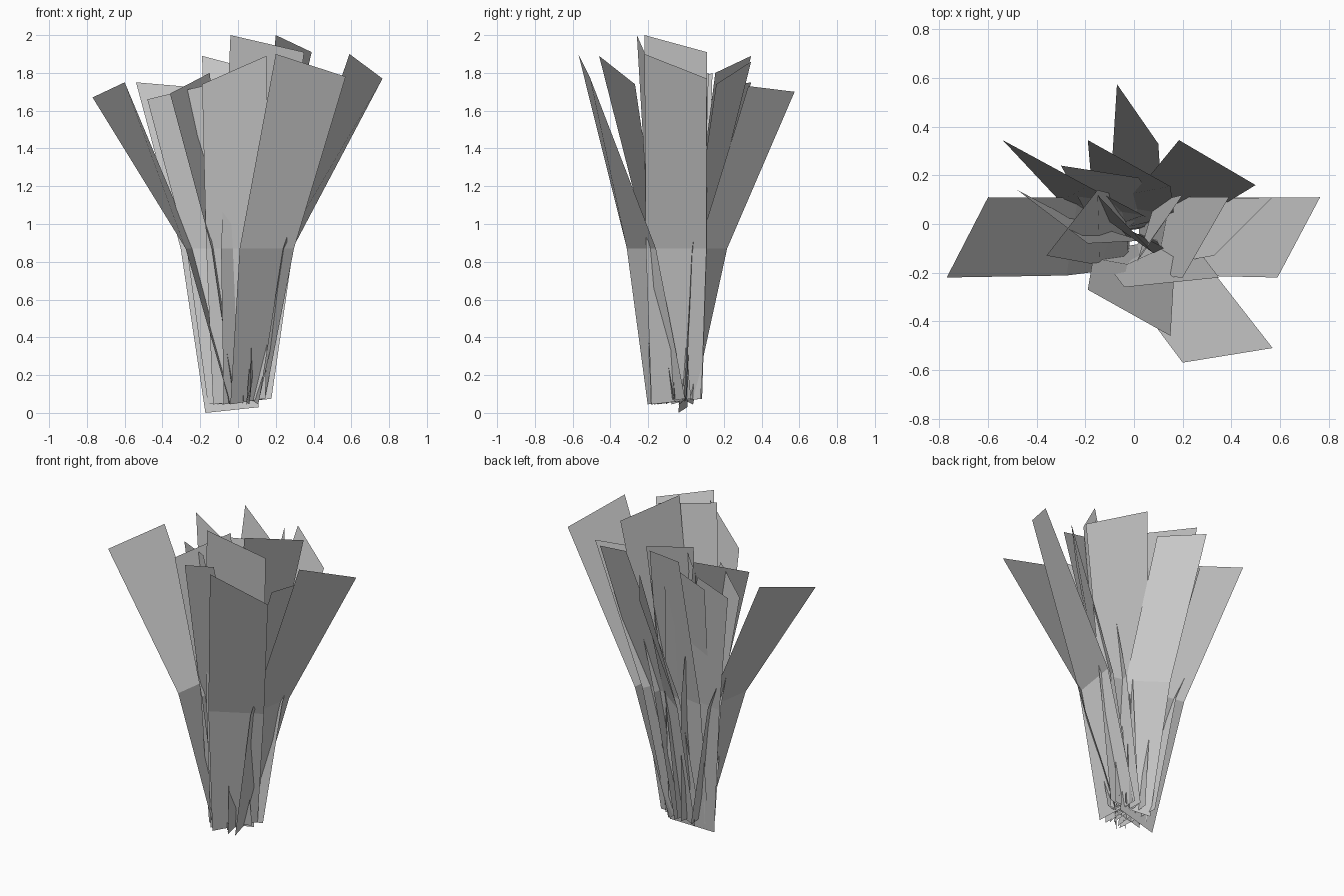
import bpy
from math import radians
from mathutils import Vector, Matrix

# Clump of folded, twisting grass cards: two tip corners per card
TIPS = [
    # side-facing cards
    (0.59, -0.22, 1.90, 0.765, 0.11, 1.77),
    (-0.77, -0.22, 1.67, -0.60, 0.11, 1.75),
    (0.20, -0.22, 2.00, 0.39, 0.11, 1.91),
    # front cards
    (0.20, -0.57, 1.90, 0.57, -0.51, 1.78),
    (-0.19, -0.27, 1.74, 0.15, -0.46, 1.89),
    (-0.04, -0.26, 2.00, 0.35, -0.22, 1.91),
    # back cards
    (-0.54, 0.345, 1.75, -0.19, 0.155, 1.72),
    (-0.07, 0.575, 1.70, 0.10, 0.33, 1.73),
    (-0.19, 0.345, 1.89, 0.15, 0.155, 1.80),
    (0.185, 0.345, 1.86, 0.50, 0.16, 1.74),
    (-0.30, 0.24, 1.70, 0.02, 0.19, 1.78),
    # inner cards
    (-0.48, 0.14, 1.66, -0.19, -0.08, 1.73),
    (-0.36, -0.13, 1.69, -0.15, 0.14, 1.80),
    (0.33, -0.13, 1.65, 0.57, 0.11, 1.74),
    (0.03, -0.12, 1.75, 0.20, 0.12, 1.80),
    (-0.16, 0.13, 1.72, 0.08, -0.12, 1.72),
]
CORE = Vector((0.01, -0.05, 0))


def grass_card(name, tip, low):
    a, b = Vector(tip[:3]), Vector(tip[3:])
    centre, half = (a + b) / 2, (b - a) / 2
    verts = []
    # rows: lean away from the core, width, twist, height, sideways tilt
    rows = ((0.11, 0.72, 38, low, 0.015), (0.38, 0.87, 19, 0.87, 0))
    for lean, width, twist, z, tilt in rows:
        p = CORE.lerp(centre, lean)
        side = Matrix.Rotation(radians(twist), 3, 'Z') @ half * width
        for s in (-1, 1):
            q = p + side * s
            q.z = z + tilt * s
            verts.append(q)
    verts += [a, b]
    mesh = bpy.data.meshes.new(name)
    mesh.from_pydata(verts, [], [(0, 1, 3, 2), (2, 3, 5, 4)])
    obj = bpy.data.objects.new(name, mesh)
    bpy.context.collection.objects.link(obj)


for i, tip in enumerate(TIPS):
    grass_card(f"grass_blade_{i + 1}", tip, 0.015 if i == 6 else 0.06)
